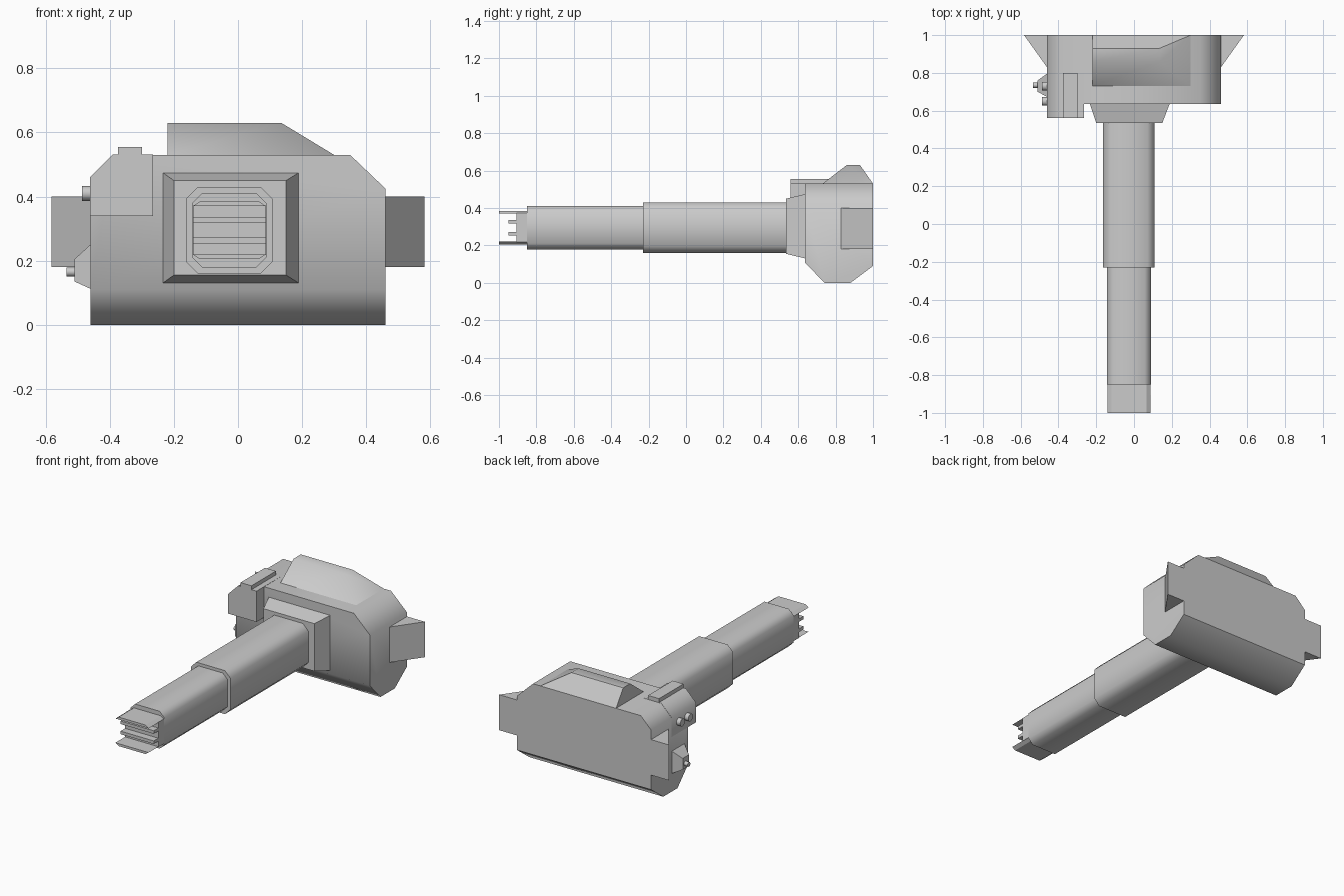
import bpy, bmesh, math
from mathutils import Vector

if "Cube" in bpy.data.objects:
    bpy.data.objects.remove(bpy.data.objects["Cube"])

CX, CZ = -0.027, 0.295   # barrel axis


def finish(bm, name, smooth=50):
    bmesh.ops.remove_doubles(bm, verts=bm.verts, dist=1e-5)
    bmesh.ops.recalc_face_normals(bm, faces=bm.faces)
    me = bpy.data.meshes.new(name)
    bm.to_mesh(me)
    bm.free()
    ob = bpy.data.objects.new(name, me)
    bpy.context.collection.objects.link(ob)
    if smooth:
        bpy.ops.object.select_all(action='DESELECT')
        ob.select_set(True)
        bpy.context.view_layer.objects.active = ob
        bpy.ops.object.shade_smooth_by_angle(angle=math.radians(smooth))
    return ob


def prism_bm(profile, axis, a, b):
    """Extrude a 2D profile along an axis; profile holds the other two axes in order."""
    bm = bmesh.new()

    def ring(t):
        out = []
        for p in profile:
            c = list(p)
            c.insert(axis, t)
            out.append(bm.verts.new(c))
        return out
    r0, r1 = ring(a), ring(b)
    bm.faces.new(r0)
    bm.faces.new(r1)
    n = len(profile)
    for i in range(n):
        bm.faces.new((r0[i], r0[(i + 1) % n], r1[(i + 1) % n], r1[i]))
    return bm


def prism(name, profile, axis, a, b, smooth=50):
    return finish(prism_bm(profile, axis, a, b), name, smooth)


def slice_off(bm, co, no):
    """Cut away everything on the normal side and cap the opening."""
    r = bmesh.ops.bisect_plane(bm, geom=bm.verts[:] + bm.edges[:] + bm.faces[:], dist=1e-6,
                               plane_co=Vector(co), plane_no=Vector(no), clear_outer=True)
    edges = [e for e in r['geom_cut'] if isinstance(e, bmesh.types.BMEdge)]
    bmesh.ops.holes_fill(bm, edges=edges)


def box(name, x, y, z):
    return prism(name, [(x[0], z[0]), (x[1], z[0]), (x[1], z[1]), (x[0], z[1])], 1, y[0], y[1], 0)


def frustum(name, lo, hi, axis, a, b):
    """Quad profile lo at a, blending to quad profile hi at b."""
    bm = prism_bm(lo, axis, a, b)
    bm.verts.ensure_lookup_table()
    for v, p in zip(bm.verts[4:8], hi):
        c = list(p)
        c.insert(axis, b)
        v.co = c
    return finish(bm, name, 0)


def rect(u0, u1, v0, v1):
    return [(u0, v0), (u1, v0), (u1, v1), (u0, v1)]


def octagon(w, h, c):
    q = [(w, h - c), (w - c, h), (c - w, h), (-w, h - c),
         (-w, c - h), (c - w, -h), (w - c, -h), (w, c - h)]
    return [(CX + u, CZ + v) for u, v in q]


def knob(name, x0, x1, y, z, r):
    prof = [(y + r * math.cos(i * math.pi / 6), z + r * math.sin(i * math.pi / 6)) for i in range(12)]
    prism(name, prof, 0, x0, x1)


# Main housing: side profile with trimmed upper corners
bm = prism_bm([(0.635, 0.11), (0.74, 0), (0.88, 0), (1, 0.09), (1, 0.53), (0.635, 0.53)], 0, -0.46, 0.46)
slice_off(bm, (0.35, 0.8, 0.53), (0.105, 0, 0.11))
slice_off(bm, (-0.39, 0.8, 0.53), (-0.07, 0, 0.07))
finish(bm, "housing")

# Sloped roof hump
bm = prism_bm([(0.73, 0.53), (0.86, 0.63), (0.93, 0.63), (1, 0.53)], 0, -0.22, 0.31)
slice_off(bm, (0.135, 0.8, 0.63), (0.10, 0, 0.165))
finish(bm, "roof_hump")

# Side wings
for s, n in ((1, "right"), (-1, "left")):
    prism("wing_" + n, [(s * 0.45, 0.815), (s * 0.582, 1), (s * 0.45, 1)], 2, 0.18, 0.40, 0)

# Sight box and its top rail
prism("sight_box", [(-0.461, 0.34), (-0.265, 0.34), (-0.265, 0.531), (-0.391, 0.531), (-0.461, 0.461)],
      1, 0.56, 0.80)
box("top_rail", (-0.375, -0.30), (0.56, 0.80), (0.525, 0.555))

# Barrel collar
frustum("barrel_collar", rect(-0.235, 0.19, 0.13, 0.475), rect(-0.2, 0.15, 0.155, 0.45), 1, 0.64, 0.535)

# Two-stage barrel
prism("rear_barrel", octagon(0.136, 0.135, 0.038), 1, -0.23, 0.54)
prism("front_barrel", octagon(0.116, 0.116, 0.032), 1, -0.85, -0.22)

# Muzzle core and prongs, mirrored about the barrel axis
box("muzzle_core", (CX - 0.114, CX + 0.114), (-0.905, -0.84), (0.218, 0.372))
for s, n in ((1, "upper"), (-1, "lower")):
    prism(n + "_muzzle_plate", [(CX - 0.114, CZ + s * 0.075), (CX + 0.114, CZ + s * 0.075),
                                (CX + 0.092, CZ + s * 0.09), (CX - 0.092, CZ + s * 0.09)], 1, -1, -0.84, 0)
    box(n + "_muzzle_prong", (CX - 0.114, CX + 0.114), (-0.95, -0.90),
        tuple(sorted((CZ + s * 0.022, CZ + s * 0.041))))

# Left side controls
for i, y in enumerate((0.65, 0.73)):
    knob(f"side_knob_{i}", -0.487, -0.45, y, 0.41, 0.023)
frustum("control_mount", rect(0.67, 0.80, 0.11, 0.255), rect(0.70, 0.76, 0.135, 0.205), 0, -0.455, -0.51)
knob("control_button", -0.535, -0.50, 0.735, 0.165, 0.014)
